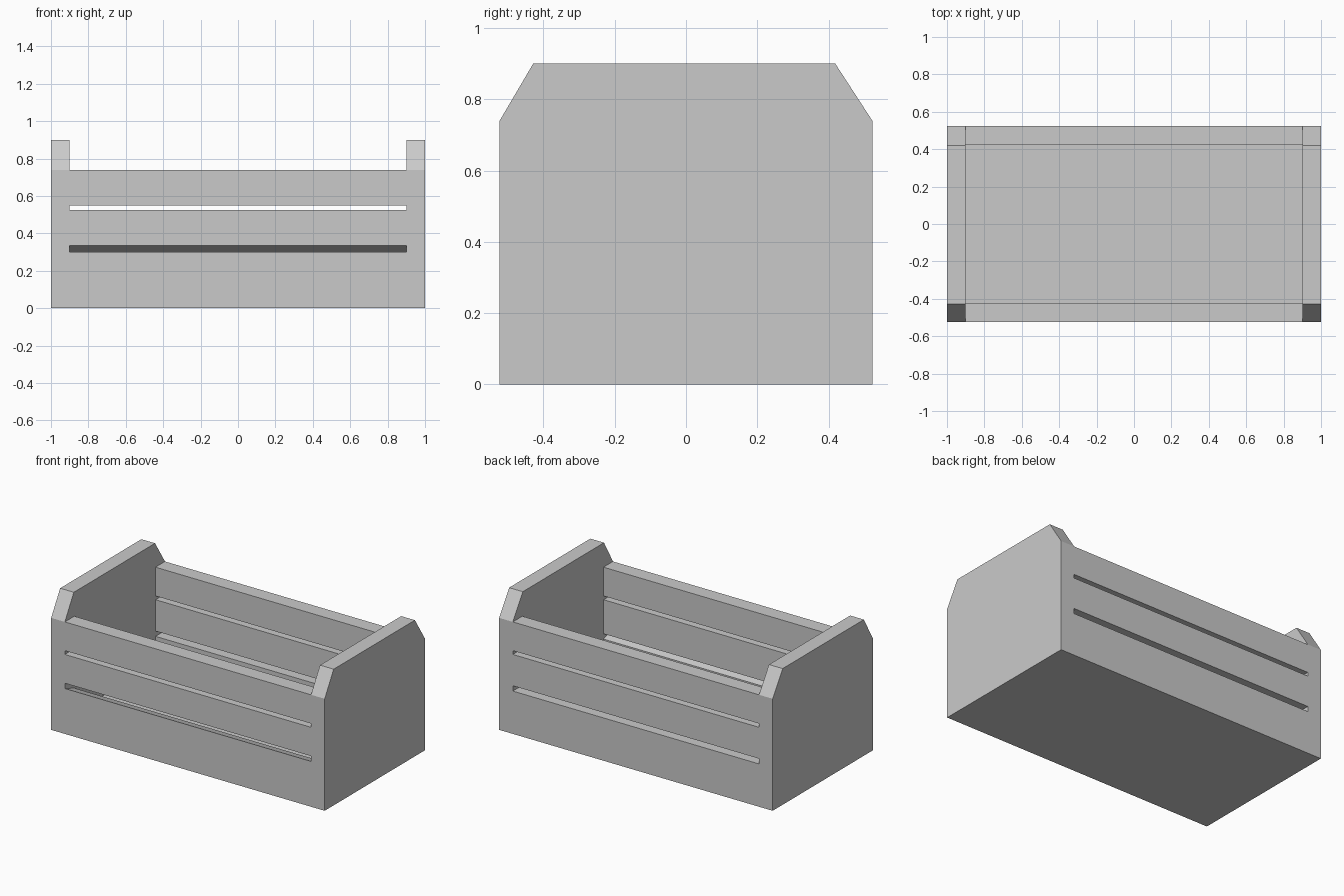
import bpy
import bmesh

if "Cube" in bpy.data.objects:
    bpy.data.objects.remove(bpy.data.objects["Cube"])

GREY = (0.59, 0.59, 0.59, 1)
grey = bpy.data.materials.new("plain grey")
grey.use_nodes = True
grey.diffuse_color = GREY
grey.node_tree.nodes["Principled BSDF"].inputs["Base Color"].default_value = GREY


def extrude_x(name, profile, x0, x1):
    """Extrude a (y, z) profile from x0 to x1."""
    bm = bmesh.new()
    face = bm.faces.new([bm.verts.new((x0, y, z)) for y, z in profile])
    ext = bmesh.ops.extrude_face_region(bm, geom=[face])
    moved = [v for v in ext["geom"] if isinstance(v, bmesh.types.BMVert)]
    bmesh.ops.translate(bm, verts=moved, vec=(x1 - x0, 0, 0))
    bmesh.ops.recalc_face_normals(bm, faces=bm.faces)
    mesh = bpy.data.meshes.new(name)
    bm.to_mesh(mesh)
    bm.free()
    mesh.materials.append(grey)
    obj = bpy.data.objects.new(name, mesh)
    bpy.context.collection.objects.link(obj)


OUT, INN = 0.523, 0.424      # outer and inner faces of the long sides
HALF, INSIDE = 1.0, 0.9      # outer and inner faces of the end panels
RIM, TOP = 0.74, 0.9

# End panels with clipped upper corners
panel = [(-OUT, 0), (OUT, 0), (OUT, RIM), (INN - 0.005, TOP),
         (-INN - 0.005, TOP), (-OUT, RIM)]
extrude_x("left_end_panel", panel, INSIDE, HALF)
extrude_x("right_end_panel", panel, -HALF, -INSIDE)

# Floor board
extrude_x("floor_board", [(-INN, 0), (INN, 0), (INN, 0.1), (-INN, 0.1)],
          -INSIDE, INSIDE)

# Side slats: bottom outer, bottom inner, top outer, top inner heights
slats = {
    "front": (-1, [(0, 0, 0.3, 0.265), (0.335, 0.3, 0.525, 0.525),
                   (0.55, 0.55, RIM, RIM)]),
    "back": (1, [(0, 0, 0.283, 0.283), (0.318, 0.318, 0.525, 0.525),
                 (0.55, 0.55, RIM, RIM)]),
}
for side, (s, rows) in slats.items():
    for level, (bo, bi, to, ti) in zip(("lower", "middle", "upper"), rows):
        extrude_x(f"{side}_{level}_slat",
                  [(s * OUT, bo), (s * INN, bi), (s * INN, ti), (s * OUT, to)],
                  -INSIDE, INSIDE)
